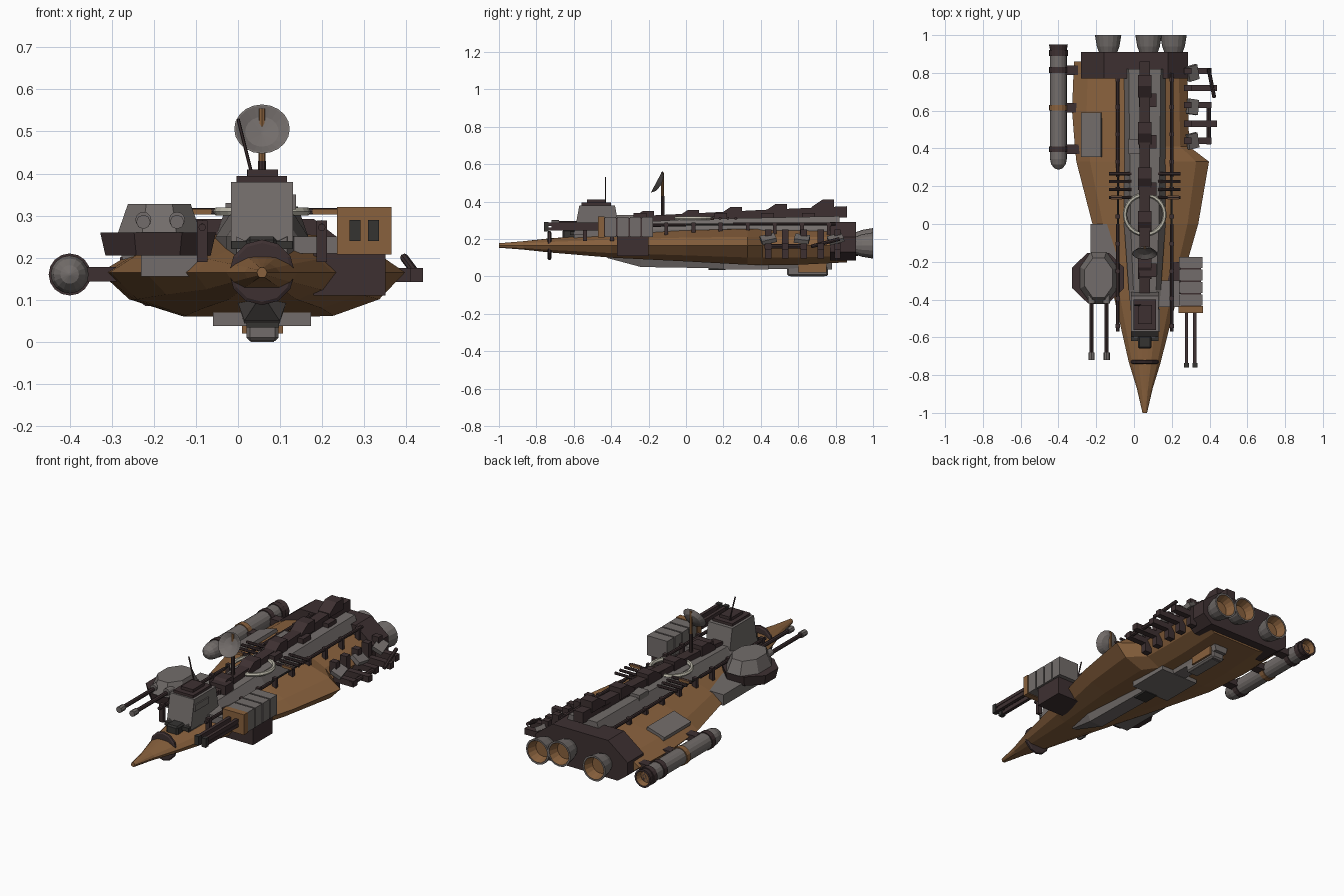
import bpy, bmesh, math
from mathutils import Vector, Matrix

cube = bpy.data.objects.get("Cube")
if cube:
    bpy.data.objects.remove(cube, do_unlink=True)


def material(name, r, g, b):
    m = bpy.data.materials.new(name)
    m.use_nodes = True
    m.diffuse_color = (r, g, b, 1)
    m.node_tree.nodes["Principled BSDF"].inputs["Base Color"].default_value = (r, g, b, 1)
    return m


BROWN = material("rust brown", .25, .12, .047)
GREY = material("warm grey", .17, .152, .145)
DARK = material("dark maroon", .048, .03, .031)
SOOT = material("soot grey", .035, .033, .031)
CREAM = material("cream", .5, .48, .4)
CX = .057  # centre line of the ship


def finish(name, bm, *mats):
    bmesh.ops.recalc_face_normals(bm, faces=bm.faces)
    mesh = bpy.data.meshes.new(name)
    bm.to_mesh(mesh)
    bm.free()
    for m in mats:
        mesh.materials.append(m)
    obj = bpy.data.objects.new(name, mesh)
    bpy.context.collection.objects.link(obj)
    return obj


def box(name, mat, x0, x1, y0, y1, z0, z1, bevel=0):
    bm = bmesh.new()
    bmesh.ops.create_cube(bm, size=1)
    for v in bm.verts:
        v.co = (x0 if v.co.x < 0 else x1, y0 if v.co.y < 0 else y1, z0 if v.co.z < 0 else z1)
    if bevel:
        bmesh.ops.bevel(bm, geom=bm.edges[:], offset=bevel, segments=1, affect='EDGES')
    return finish(name, bm, mat)


def rod(name, mat, start, end, radius, sides=8):
    a, b = Vector(start), Vector(end)
    bm = bmesh.new()
    turn = (b - a).to_track_quat('Z', 'Y').to_matrix().to_4x4()
    bmesh.ops.create_cone(bm, cap_ends=True, segments=sides, radius1=radius, radius2=radius,
                          depth=(b - a).length, matrix=Matrix.Translation((a + b) / 2) @ turn)
    return finish(name, bm, mat)


def frustum(name, mat, x, y, z0, z1, rx, ry, shrink):
    # eight-sided block, measured across its flats
    bm = bmesh.new()
    r = 1 / math.cos(math.pi / 8)
    bmesh.ops.create_cone(bm, cap_ends=True, segments=8, radius1=r, radius2=r * shrink, depth=1,
                          matrix=Matrix.Rotation(math.pi / 8, 4, 'Z'))
    for v in bm.verts:
        v.co = (x + v.co.x * rx, y + v.co.y * ry, z0 if v.co.z < 0 else z1)
    return finish(name, bm, mat)


def loft(name, rings, *mats):
    bm = bmesh.new()
    rows = [[bm.verts.new(p) for p in ring] for ring in rings]
    n = len(rows[0])
    for a, b in zip(rows, rows[1:]):
        for i in range(n):
            bm.faces.new((a[i], a[(i + 1) % n], b[(i + 1) % n], b[i]))
    bm.faces.new(rows[0])
    bm.faces.new(rows[-1])
    return finish(name, bm, *mats)


def side_profile(name, mat, points, half_width):
    # y-z outline extruded across the centre line
    return loft(name, [[(CX + s * half_width, y, z) for y, z in points] for s in (-1, 1)], mat)


def lathe(name, x, z, profile, mats, inner_from=99, sides=16):
    # radius-y profile turned around a fore-and-aft axis
    def ring(r, y):
        angles = [2 * math.pi * i / sides for i in range(sides)]
        return [(x + r * math.cos(a), y, z + r * math.sin(a)) for a in angles]
    obj = loft(name, [ring(*p) for p in profile], *mats)
    for f in obj.data.polygons:
        f.material_index = int(f.index >= inner_from * sides and f.index != sides * (len(profile) - 1))
    return obj


# Faceted hull: y, right half-width, left half-width, top, bottom
SHAPE = [(.15, 1), (.4, .95), (.8, .5), (1, 0), (.82, -.62), (.5, -1)]
SHAPE = SHAPE + [(-u, v) for u, v in reversed(SHAPE)]
stations = [(-1, .012, .012, .177, .153), (-.87, .042, .042, .188, .143),
            (-.73, .085, .085, .203, .128), (-.4, .16, .168, .228, .1),
            (0, .277, .283, .25, .08), (.33, .362, .34, .258, .062),
            (.41, .37, .235, .258, .06), (.6, .385, .23, .258, .062), (.86, .375, .225, .25, .075)]
MID = .165
loft("hull", [[(CX + u * (wl if u > 0 else wr), y, MID + v * (top - MID if v > 0 else MID - low))
               for u, v in SHAPE] for y, wr, wl, top, low in stations], BROWN)
lathe("nose_collar", CX, MID, [(.07, -.74), (.078, -.735), (.078, -.725), (.07, -.72)], [DARK], sides=12)

# Raised deck and dark spine
decks = [(-.6, .06, .04, .24), (-.35, .085, .06, .285), (0, .11, .075, .305), (.82, .11, .085, .322)]
loft("deck", [[(CX - b, y, .2), (CX + b, y, .2), (CX + b, y, .25), (CX + t, y, z),
               (CX - t, y, z), (CX - b, y, .25)] for y, b, t, z in decks], GREY)
side_profile("spine", DARK, [(-.38, .26), (-.38, .3), (-.2, .325), (.4, .355), (.86, .375), (.86, .315), (.3, .3)], .028)
for i, (y, z) in enumerate([(-.2, .35), (.04, .355), (.27, .372), (.51, .388), (.76, .41)]):
    side_profile("spine_fin_%d" % i, DARK,
                 [(y - .09, z - .04), (y - .03, z), (y + .03, z), (y + .03, z - .06), (y - .09, z - .06)], .036)
for i, y in enumerate((-.28, .15, .4, .62)):
    box("spine_block_%d" % i, DARK, CX - .03, CX + .062, y, y + .07, .28, .34)
box("deck_hatch", GREY, -.03, .03, .37, .45, .3, .33)
bpy.ops.mesh.primitive_torus_add(location=(CX, .05, .31), major_radius=.105, minor_radius=.011,
                                 major_segments=24, minor_segments=6)
ring = bpy.context.object
ring.name = "deck_ring"
ring.data.materials.append(CREAM)

# Deck rails, posts and rungs on both sides
for side, s in (("right", -1), ("left", 1)):
    x = CX + s * .142
    rod(side + "_rail_front", DARK, (x, -.57, .272), (x, 0, .275), .009)
    rod(side + "_rail_rear", DARK, (x, .25, .28), (x, .8, .28), .009)
    rod(side + "_rail_wire", SOOT, (x, 0, .277), (x, .25, .277), .005)
    for i in range(10):
        y = -.55 + i * .145
        box("%s_rail_post_%d" % (side, i), DARK, x - .012, x + .012, y, y + .02, .19, .288)
    for i in range(4):
        y = .14 + i * .042
        rod("%s_rung_%d" % (side, i), DARK, (CX + s * .07, y, .31), (CX + s * .19, y, .31), .008)
    box(side + "_rung_bar", BROWN, *sorted((CX + s * .12, CX + s * .18)), .13, .15, .302, .316)

# Bridge tower with cap, aerial and dish
side_profile("bridge_tower", GREY, [(-.6, .22), (-.57, .38), (-.38, .38), (-.35, .22)], .074)
box("tower_side_panel", GREY, .065, .138, -.57, -.45, .315, .35)
box("tower_cap", DARK, -.003, .117, -.56, -.4, .378, .394)
box("tower_cap_top", DARK, .022, .095, -.53, -.43, .394, .41)
box("tower_sill", SOOT, -.015, .13, -.62, -.58, .22, .24)
box("tower_front_block", SOOT, .02, .092, -.66, -.59, .19, .25, .008)
rod("aerial", DARK, (.035, -.43, .39), (0, -.43, .53), .004, 6)
rod("dish_mast", DARK, (CX, -.125, .3), (CX, -.125, .43), .009)
rod("dish_arm", BROWN, (CX, -.125, .43), (CX, -.125, .555), .008)
dish = lathe("dish", 0, 0, [(.002, .022), (.045, .012), (.066, -.008), (.062, -.008), (.04, .006), (.002, .014)],
             [GREY], sides=20)
dish.location = (CX, -.15, .502)
dish.rotation_euler.x = math.radians(-28)

# Right turret with twin barrels
box("right_turret_mount", GREY, -.23, -.08, -.33, 0, .155, .215)
frustum("right_turret_base", DARK, -.19, -.285, .205, .26, .125, .12, 1.1)
frustum("right_turret_head", GREY, -.187, -.285, .26, .328, .098, .138, .76)
for i, x in enumerate((-.225, -.145)):
    rod("right_barrel_%d" % i, DARK, (x, -.7, .285), (x, -.36, .285), .011)
    rod("right_barrel_sleeve_%d" % i, GREY, (x, -.42, .29), (x, -.37, .29), .019, 12)
    rod("right_muzzle_%d" % i, GREY, (x, -.72, .285), (x, -.68, .285), .017)

# Left gun box with twin flat barrels
box("left_gun_mount", DARK, .18, .35, -.37, -.2, .11, .215)
box("left_gun_bracket", GREY, .13, .24, -.44, -.3, .21, .25)
box("left_gun_face", BROWN, .235, .365, -.47, -.435, .208, .32)
box("left_gun_core", DARK, .245, .355, -.44, -.18, .215, .312)
for i in range(4):
    y = -.432 + i * .066
    box("left_gun_segment_%d" % i, GREY, .238, .362, y, y + .058, .21, .318)
for i, x in enumerate((.278, .322)):
    for j, z in enumerate((.253, .278)):
        box("left_barrel_%d_%d" % (i, j), DARK, x - .009, x + .009, -.75, -.46, z - .009, z + .009)
    box("left_barrel_web_%d" % i, DARK, x - .006, x + .006, -.72, -.46, .25, .28)
    box("left_muzzle_%d" % i, SOOT, x - .013, x + .013, -.76, -.735, .24, .29)

# Engine block and nozzles
block = [(-.28, .13), (-.28, .2), (-.16, .292), (.18, .292), (.285, .21), (.285, .13), (.23, .085), (-.22, .085)]
loft("engine_block", [[(x, y, z) for x, z in block] for y in (.77, .91)], DARK)
for i, (x, z) in enumerate([(-.137, .165), (.077, .188), (.209, .165)]):
    lathe("engine_%d" % i, x, z, [(.045, .9), (.06, .94), (.07, 1), (.06, 1), (.045, .95), (.002, .95)],
          [GREY, BROWN], 3)

# Fuel tube on the right flank
lathe("fuel_tube", -.4, .16, [(.003, .288), (.022, .295), (.038, .315), (.045, .345), (.045, .91)], [GREY])
lathe("fuel_tube_nozzle", -.4, .16, [(.04, .9), (.05, .95), (.04, .95), (.032, .92), (.002, .92)], [DARK, BROWN], 2)
for i, (y, m) in enumerate([(.38, DARK), (.6, BROWN), (.8, DARK), (.89, DARK)]):
    lathe("fuel_tube_band_%d" % i, -.4, .16, [(.044, y), (.05, y), (.05, y + .03), (.044, y + .03)], [m])
for i, y in enumerate((.37, .59, .79)):
    box("fuel_tube_strut_%d" % i, DARK, -.37, -.27, y, y + .05, .143, .178)
panel = box("hull_panel", GREY, -.055, .055, -.117, .117, -.012, .012)
panel.location = (-.225, .473, .222)
panel.rotation_euler.y = math.radians(-17)

# Exposed ribs on the broken left flank
for i, y in enumerate((.44, .53, .63, .72, .81)):
    box("rib_post_%d" % i, DARK, .265, .305, y - .017, y + .017, .095, .25)
    box("rib_arm_%d" % i, DARK, .26, .41 + .03 * (i % 2), y - .017, y + .017, .142, .175)
rod("rib_tie_front", DARK, (.395, .42, .16), (.395, .64, .16), .012)
rod("rib_tie_rear", DARK, (.425, .67, .16), (.395, .82, .2), .01)
for i, (y, turn) in enumerate([(.8, .3), (.62, -.15), (.44, .25)]):
    scrap = box("torn_plate_%d" % i, GREY, -.03, .03, -.04, .04, -.012, .012)
    scrap.location = (.31, y, .2)
    scrap.rotation_euler = (turn, .5, turn)

# Keel with cross plate and belly pod
loft("keel", [[(CX + u * w, y, z) for u, z in ((-1, .1), (1, .1), (.7, low), (-.7, low))]
              for y, w, low in [(-.42, .015, .098), (-.24, .06, .05), (.2, .06, .043), (.78, .05, .036)]], GREY)
box("keel_cross_plate", GREY, -.06, .174, .2, .44, .038, .09)
box("keel_front_panel", SOOT, .02, .097, .12, .21, .034, .095)
box("belly_pod", GREY, .02, .096, .54, .76, .002, .08, .008)
box("belly_pod_cheeks", BROWN, .01, .107, .6, .75, .02, .07)
box("belly_pod_foot", GREY, .03, .086, .56, .74, 0, .01)
